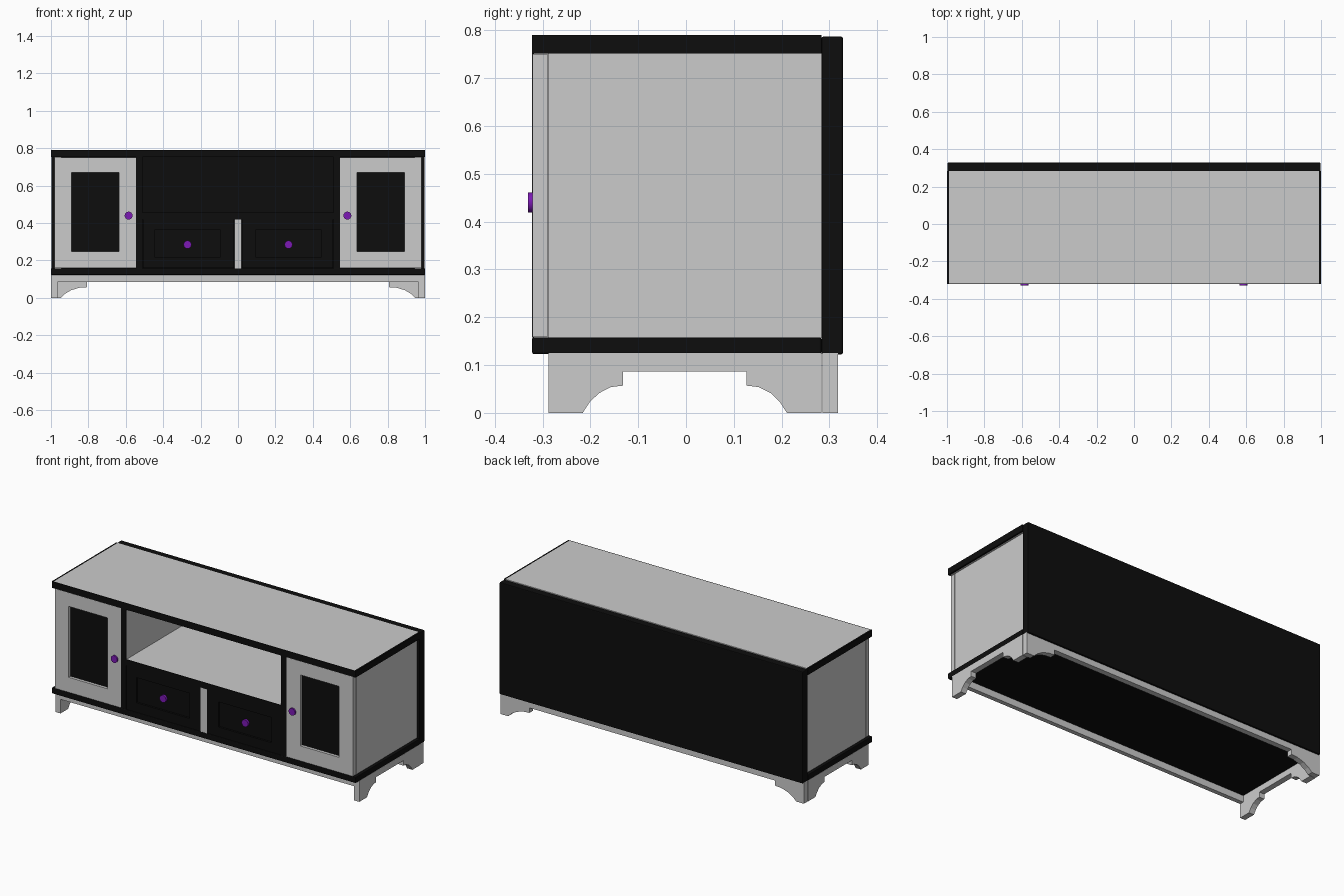
import bpy, bmesh
from math import radians

if "Cube" in bpy.data.objects:
    bpy.data.objects.remove(bpy.data.objects["Cube"])


def material(name, rgb):
    m = bpy.data.materials.new(name)
    m.diffuse_color = (*rgb, 1)
    m.use_nodes = True
    m.node_tree.nodes["Principled BSDF"].inputs["Base Color"].default_value = m.diffuse_color
    return m


BLACK = material("black_trim", (0.004, 0.004, 0.004))
PURPLE = material("purple_knob", (0.2, 0.01, 0.46))


def finish(name, bm, mat=None, bevel=0):
    bmesh.ops.recalc_face_normals(bm, faces=bm.faces)
    me = bpy.data.meshes.new(name)
    bm.to_mesh(me)
    bm.free()
    ob = bpy.data.objects.new(name, me)
    bpy.context.collection.objects.link(ob)
    if mat:
        me.materials.append(mat)
    if bevel:
        mod = ob.modifiers.new("edge_round", 'BEVEL')
        mod.width, mod.segments = bevel, 2
    return ob


def box(name, x, y, z, mat=None, bevel=0):
    bm = bmesh.new()
    bmesh.ops.create_cube(bm, size=1)
    for v in bm.verts:
        v.co = [r[0] if c < 0 else r[1] for r, c in zip((x, y, z), v.co)]
    return finish(name, bm, mat, bevel)


def plate(name, profile, axis, lo, hi, mat=None):
    """Extrude an outline along x (outline is y,z) or y (outline is x,z)."""
    bm = bmesh.new()
    verts = [bm.verts.new((lo, a, b) if axis == 'x' else (a, lo, b)) for a, b in profile]
    face = bm.faces.new(verts)
    new = bmesh.ops.extrude_face_region(bm, geom=[face])["geom"]
    step = (hi - lo, 0, 0) if axis == 'x' else (0, hi - lo, 0)
    bmesh.ops.translate(bm, vec=step, verts=[g for g in new if isinstance(g, bmesh.types.BMVert)])
    return finish(name, bm, mat)


def frame(name, x, z, hx, hz, y, mat=None):
    """Flat rectangular frame: outer range x, z with a hole hx, hz."""
    bm = bmesh.new()
    rings = []
    for yy in y:
        for a, b in ((x, z), (hx, hz)):
            rings.append([bm.verts.new((a[i], yy, b[j])) for i, j in ((0, 0), (1, 0), (1, 1), (0, 1))])
    fo, fi, bo, bi = rings
    for p, q in ((fo, fi), (bo, bi), (fo, bo), (fi, bi)):
        for i in range(4):
            k = (i + 1) % 4
            bm.faces.new((p[i], p[k], q[k], q[i]))
    return finish(name, bm, mat)


def knob(name, x, z, y, r=0.021):
    bpy.ops.mesh.primitive_cylinder_add(vertices=32, radius=r, depth=y[1] - y[0],
                                        location=(x, sum(y) / 2, z), rotation=(radians(90), 0, 0))
    ob = bpy.context.object
    ob.name = name
    ob.data.materials.append(PURPLE)
    bpy.ops.object.shade_smooth_by_angle(angle=radians(40))


def skirt_profile(lo, hi, foot, reach):
    """Apron outline with a scooped bracket foot at each end."""
    steps = [(foot, 0), (foot + 0.17 * (reach - foot), 0.022), (foot + 0.4 * (reach - foot), 0.041),
             (foot + 0.7 * (reach - foot), 0.054), (reach, 0.057), (reach, 0.087)]
    left = [(lo + d, z) for d, z in steps]
    right = [(hi - d, z) for d, z in reversed(steps)]
    return [(lo, 0.125), (lo, 0)] + left + right + [(hi, 0), (hi, 0.125)]


def xr(s, a, b):
    return tuple(sorted((s * a, s * b)))


F, B = -0.322, 0.283  # front plane and inner face of the back

# Top board with black edging
box("top_board", (-0.99, 0.99), (F + 0.004, B), (0.752, 0.79))
box("top_front_edging", (-1, 1), (F, F + 0.004), (0.752, 0.79), BLACK)

# Bottom board and back panel
box("bottom_board", (-1, 1), (F, B), (0.123, 0.158), BLACK, 0.004)
box("back_panel", (-0.998, 0.998), (B, 0.328), (0.122, 0.787), BLACK, 0.004)

# Base: straight front rail, scooped back apron
box("front_rail", (-0.966, 0.966), (-0.288, -0.262), (0.084, 0.125))
plate("back_apron", skirt_profile(-0.998, 0.998, 0.05, 0.19), 'y', 0.285, 0.318)

# Shelf and divider between the drawers
box("shelf", (-0.51, 0.51), (F + 0.004, B), (0.42, 0.456))
box("shelf_edging", (-0.51, 0.51), (F, F + 0.004), (0.42, 0.456), BLACK)
box("drawer_divider", (-0.02, 0.02), (F, B), (0.158, 0.42))

for s, side in ((-1, "left"), (1, "right")):
    # Case sides and uprights
    box(side + "_top_edging", xr(s, 0.99, 1), (F + 0.004, B), (0.752, 0.79), BLACK)
    box(side + "_side_panel", xr(s, 0.945, 0.98), (-0.288, B), (0.158, 0.752))
    box(side + "_upright", xr(s, 0.51, 0.545), (F + 0.004, B), (0.158, 0.752))
    box(side + "_upright_edging", xr(s, 0.51, 0.545), (F, F + 0.004), (0.158, 0.752), BLACK)
    plate(side + "_side_apron", skirt_profile(-0.288, B, 0.072, 0.156), 'x', *xr(s, 0.966, 1))
    # Glazed door
    frame(side + "_door_frame", xr(s, 0.545, 0.98), (0.159, 0.751),
          xr(s, 0.635, 0.89), (0.248, 0.67), (F + 0.001, -0.29))
    box(side + "_door_glass", xr(s, 0.63, 0.895), (-0.304, -0.298), (0.243, 0.675), BLACK)
    knob(side + "_door_knob", s * 0.585, 0.44, (-0.33, -0.318))
    # Drawer with recessed panel
    frame(side + "_drawer_frame", xr(s, 0.021, 0.509), (0.159, 0.419),
          xr(s, 0.095, 0.445), (0.215, 0.365), (F + 0.002, -0.295), BLACK)
    box(side + "_drawer_panel", xr(s, 0.09, 0.45), (-0.308, -0.296), (0.21, 0.37), BLACK)
    knob(side + "_drawer_knob", s * 0.27, 0.285, (-0.322, -0.305))
